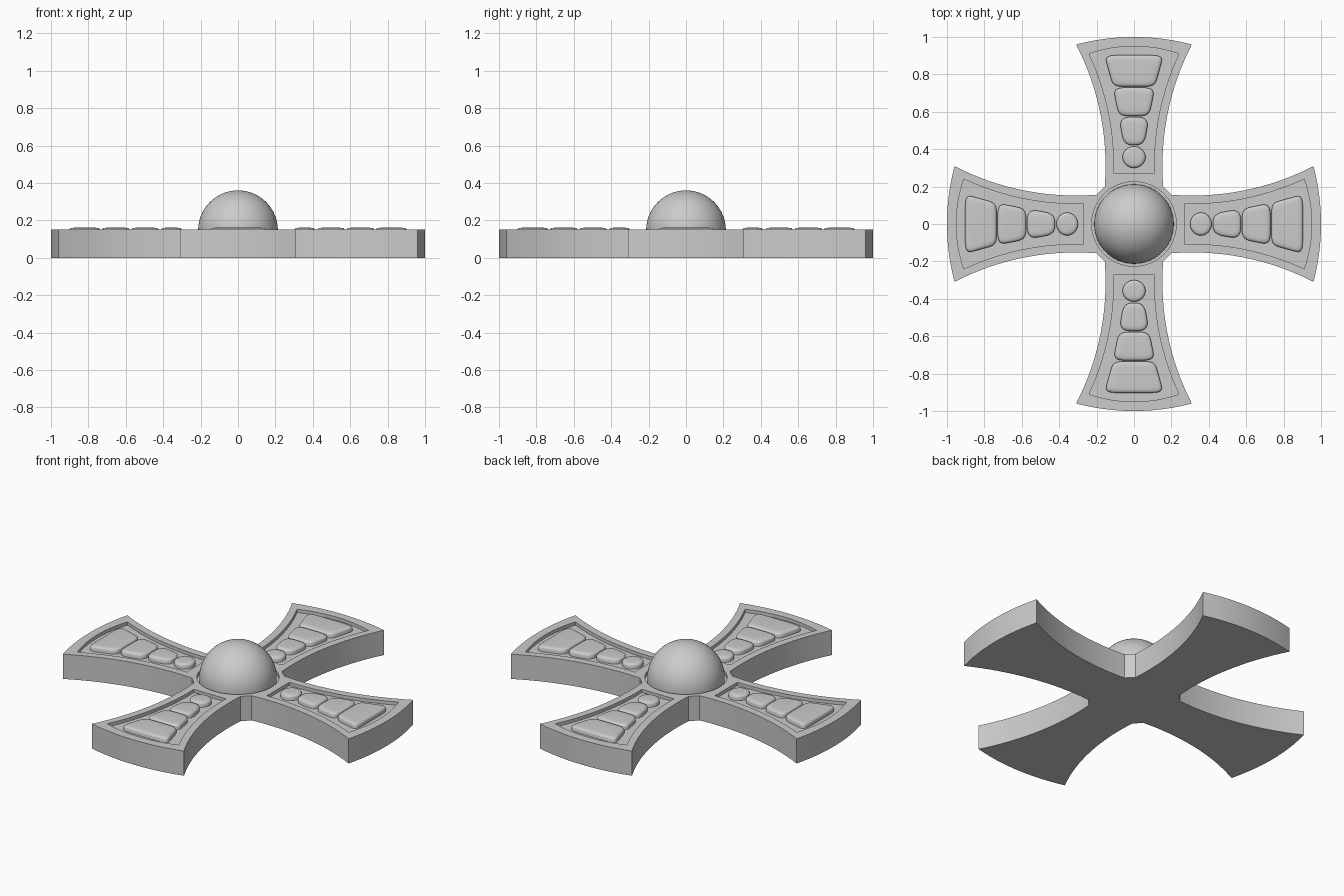
import bpy, bmesh
from math import pi, cos, sin, sqrt, copysign
from mathutils import Matrix

if "Cube" in bpy.data.objects:
    bpy.data.objects.remove(bpy.data.objects["Cube"])

TOP, FLOOR = 0.15, 0.13


def finish(bm, name):
    bmesh.ops.recalc_face_normals(bm, faces=bm.faces)
    me = bpy.data.meshes.new(name)
    bm.to_mesh(me)
    bm.free()
    ob = bpy.data.objects.new(name, me)
    bpy.context.collection.objects.link(ob)
    return ob


def smooth(ob, angle=35):
    bpy.ops.object.select_all(action='DESELECT')
    ob.select_set(True)
    bpy.context.view_layer.objects.active = ob
    bpy.ops.object.shade_smooth_by_angle(angle=angle * pi / 180)


def stack(bm, rings):
    """Skin a list of equal-length point rings and cap both ends."""
    rows = [[bm.verts.new(p) for p in r] for r in rings]
    n = len(rows[0])
    for a, b in zip(rows, rows[1:]):
        for i in range(n):
            bm.faces.new((a[i], a[(i + 1) % n], b[(i + 1) % n], b[i]))
    bm.faces.new(rows[0][::-1])
    bm.faces.new(rows[-1])


def turn(pts, k):
    m = Matrix.Rotation(k * pi / 2, 3, 'Z')
    return [tuple((m @ Matrix.Translation((x, y, 0)).translation)[:2]) for x, y in pts]


def arm_outline(start, end, inset):
    """Flared arm pointing along +x, from lower root round to upper root."""
    R, n = 1.42, 16
    side = []
    for i in range(n + 1):
        x = start + (end - start) * i / n
        side.append((x, 0.152 + R - sqrt(R * R - (x - 0.31) ** 2) - inset))
    w = side[-1][1]
    arc = [(end + 0.04 * (1 - (t / 6) ** 2), w * t / 6) for t in range(-5, 6)]
    return [(x, -y) for x, y in side] + arc + side[::-1]


def at(pts, z):
    return [(x, y, z) for x, y in pts]


def circle(r, z, n=64):
    return [(r * cos(2 * pi * i / n), r * sin(2 * pi * i / n), z) for i in range(n)]


# Cross body: four flared arms with chamfered inner corners
outline = [p for k in range(4) for p in turn(arm_outline(0.2, 0.96, 0), k)]
bm = bmesh.new()
stack(bm, [at(outline, 0), at(outline, TOP)])
body = finish(bm, "cross_body")

# Cutter: sunken panel in each arm and the seat round the dome
bm = bmesh.new()
for k in range(4):
    panel = turn(arm_outline(0.27, 0.91, 0.045), k)
    stack(bm, [at(panel, FLOOR), at(panel, 0.25)])
stack(bm, [circle(0.226, FLOOR), circle(0.226, 0.25)])
cutter = finish(bm, "panel_cutter")
cutter.hide_render = True
cutter.hide_viewport = False
mod = body.modifiers.new("panels", 'BOOLEAN')
mod.operation, mod.object, mod.solver = 'DIFFERENCE', cutter, 'EXACT'
bpy.context.view_layer.objects.active = body
bpy.ops.object.modifier_apply(modifier=mod.name)
bpy.data.objects.remove(cutter)
smooth(body, 25)

# Central dome
bm = bmesh.new()
r, cz = 0.213, 0.147
rings = [circle(r, FLOOR - 0.01)]
for i in range(20):
    a = pi / 2 * i / 20
    rings.append(circle(r * cos(a), cz + r * sin(a)))
rings.append(circle(0.003, cz + r))
stack(bm, rings)
smooth(finish(bm, "dome"))


def gem(bm, x0, x1, w0, w1, power, k):
    """Rounded, tapering cushion between x0 and x1 on arm k."""
    n, cx, hx = 48, (x0 + x1) / 2, (x1 - x0) / 2

    def ring(d, z):
        pts = []
        for i in range(n):
            c, s = cos(2 * pi * i / n), sin(2 * pi * i / n)
            u = copysign(abs(c) ** (2 / power), c)
            v = copysign(abs(s) ** (2 / power), s)
            w = w0 + (w1 - w0) * (u + 1) / 2
            pts.append((cx + (hx - d) * u, (w - d) * v))
        return at(turn(pts, k), z)

    steps = [(0, FLOOR - 0.005), (0, 0.148), (0.003, 0.154),
             (0.009, 0.158), (0.018, 0.16), (0.03, 0.161)]
    stack(bm, [ring(d, z) for d, z in steps])


# Four gems growing outward on every arm
gems = [(0.300, 0.415, 0.061, 0.061, 2.0), (0.422, 0.572, 0.056, 0.080, 3.2),
        (0.577, 0.730, 0.082, 0.112, 4.5), (0.735, 0.903, 0.112, 0.158, 6.5)]
for k, side in enumerate(("right", "back", "left", "front")):
    bm = bmesh.new()
    for g in gems:
        gem(bm, *g, k)
    smooth(finish(bm, side + "_arm_gems"), 50)
